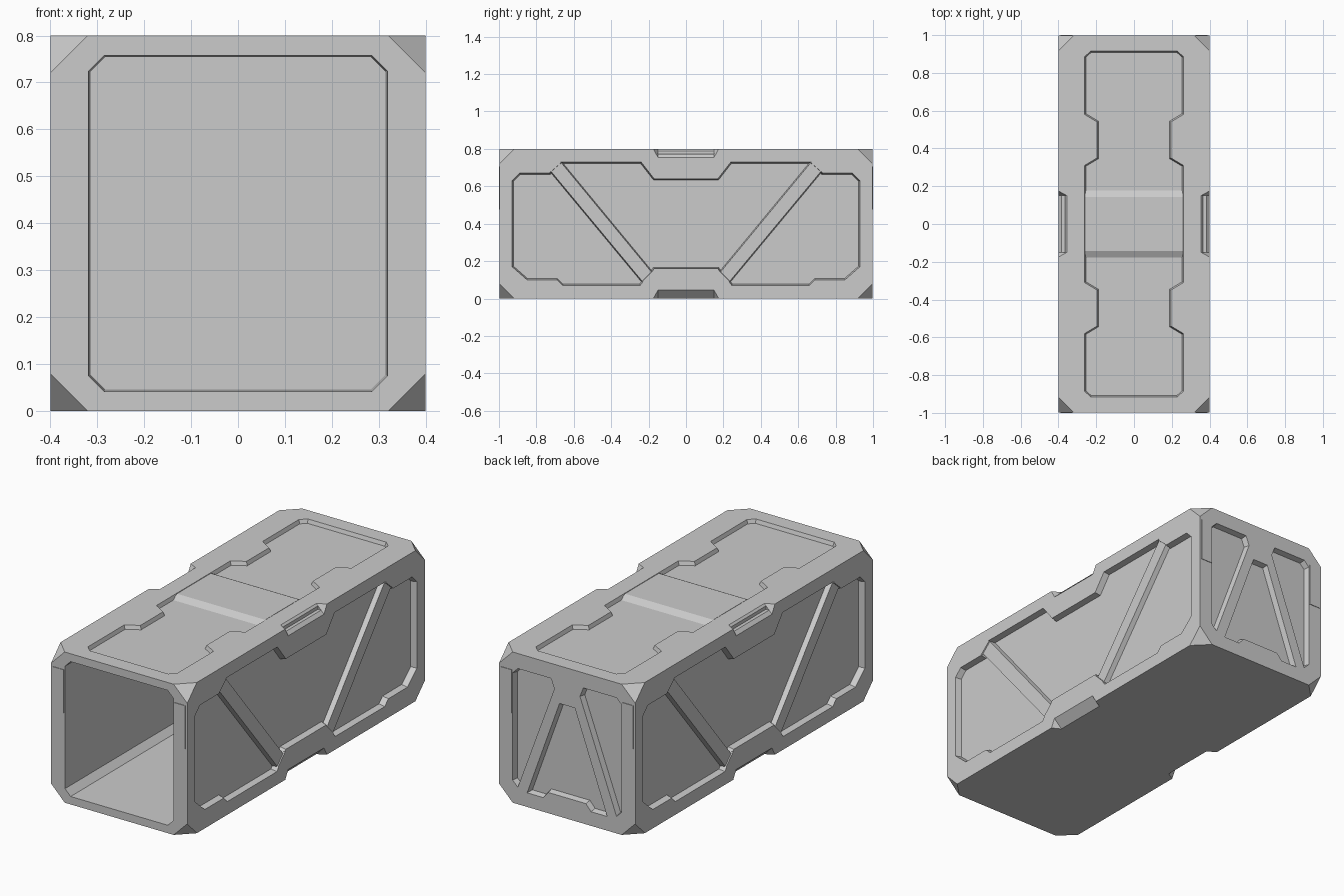
import bpy, bmesh
from mathutils import Vector

default = bpy.data.objects.get("Cube")
if default:
    bpy.data.objects.remove(default, do_unlink=True)

W, L, H = 0.4, 0.997, 0.8      # half width, half length, height
SIGNS = (-1, 1)

grey = bpy.data.materials.new("panel_grey")
grey.use_nodes = True
colour = (0.6, 0.6, 0.6, 1)
grey.diffuse_color = colour
grey.node_tree.nodes["Principled BSDF"].inputs["Base Color"].default_value = colour


def finish(name, bm):
    bmesh.ops.recalc_face_normals(bm, faces=bm.faces[:])
    mesh = bpy.data.meshes.new(name)
    bm.to_mesh(mesh)
    bm.free()
    mesh.materials.append(grey)
    obj = bpy.data.objects.new(name, mesh)
    bpy.context.collection.objects.link(obj)
    return obj


def hull(name, points):
    """Convex solid around a set of points."""
    bm = bmesh.new()
    for p in points:
        bm.verts.new(p)
    bmesh.ops.convex_hull(bm, input=bm.verts[:])
    bmesh.ops.dissolve_limit(bm, angle_limit=0.01, verts=bm.verts[:], edges=bm.edges[:])
    return finish(name, bm)


def inset(loop, t):
    """Move a counter-clockwise outline inwards by t."""
    out = []
    for i, b in enumerate(loop):
        d1 = (b - loop[i - 1]).normalized()
        d2 = (loop[(i + 1) % len(loop)] - b).normalized()
        n1, n2 = Vector((-d1.y, d1.x)), Vector((-d2.y, d2.x))
        out.append(b + (n1 + n2) * (t / (1 + n1.dot(n2))))
    return out


def pocket(outline, place, depth, taper=0.007):
    """Tapered prism cutter sunk into a face; place maps (u, v, height) to space."""
    loop = [Vector(p) for p in outline]
    area = sum(loop[i - 1].x * p.y - p.x * loop[i - 1].y for i, p in enumerate(loop))
    if area < 0:
        loop.reverse()
    bm = bmesh.new()
    rings = []
    for d in (0.01, -depth):
        rings.append([bm.verts.new(place(p.x, p.y, d)) for p in inset(loop, -d * taper / depth)])
    for ring in rings:
        bm.faces.new(ring)
    a, b = rings
    for i in range(len(a)):
        bm.faces.new((a[i - 1], a[i], b[i], b[i - 1]))
    return finish("cutter", bm)


def flip(points):
    return [(-u, v) for u, v in points]


def mirrored(half):
    return half + flip(half)[::-1]


def volume(mesh):
    bm = bmesh.new()
    bm.from_mesh(mesh)
    v = bm.calc_volume()
    bm.free()
    return v


# Container body: a box with all eight corners cut off
bm = bmesh.new()
bmesh.ops.create_cube(bm, size=2)
for v in bm.verts:
    v.co = (v.co.x * W, v.co.y * L, (v.co.z + 1) * H / 2)
bmesh.ops.bevel(bm, geom=bm.verts[:], offset=0.08, offset_type="OFFSET",
                segments=1, profile=0.5, affect="VERTICES")
body = finish("container_body", bm)


def cut(cutter):
    """Subtract the cutter, taking the first solver that removes a sound amount."""
    cutter.hide_render = True
    for solver in ("EXACT", "MANIFOLD", "FLOAT"):
        mod = body.modifiers.new("cut", "BOOLEAN")
        mod.operation = "DIFFERENCE"
        mod.solver = solver
        mod.object = cutter
        graph = bpy.context.evaluated_depsgraph_get()
        result = bpy.data.meshes.new_from_object(body.evaluated_get(graph))
        body.modifiers.clear()
        lost = volume(body.data) - volume(result)
        if 0 < lost < abs(volume(cutter.data)) * 1.01:
            body.data = result
            break
    bpy.data.objects.remove(cutter, do_unlink=True)


# Open front: hollow interior with chamfered corners
opening = mirrored([(0.285, 0.042), (0.318, 0.075), (0.318, 0.725), (0.285, 0.758)])
cut(pocket(opening, lambda u, v, d: (u, -L - d, v), 1.92, 0.004))

# Side panels: lowered diagonal ribs, a middle pocket and two end pockets
side_middle = mirrored([(0.17, 0.16), (0.185, 0.14), (0.672, 0.73),
                        (0.24, 0.73), (0.17, 0.64)])
side_end = [(0.245, 0.07), (0.66, 0.07), (0.69, 0.1), (0.85, 0.1), (0.93, 0.17),
            (0.93, 0.63), (0.89, 0.67), (0.73, 0.67), (0.72, 0.68), (0.23, 0.09)]
side_rib = [(0.24, 0.085), (0.73, 0.672), (0.665, 0.728), (0.175, 0.15)]
for s in SIGNS:
    def on_side(u, v, d):
        return (s * (W + d), u, v)
    for shape in (side_rib, flip(side_rib)):
        cut(pocket(shape, on_side, 0.006, 0.001))
    for shape in (side_middle, side_end, flip(side_end)):
        cut(pocket(shape, on_side, 0.032))

# Back panel: three pockets leaving an A-shaped brace
back_middle = mirrored([(0.11, 0.11), (0.14, 0.075), (0.235, 0.075), (0.045, 0.6)])
back_end = [(0.29, 0.09), (0.32, 0.12), (0.32, 0.69), (0.29, 0.72), (0.095, 0.72),
            (0.075, 0.67)]


def on_back(u, v, d):
    return (u, L + d, v)


for shape in (back_middle, back_end, flip(back_end)):
    cut(pocket(shape, on_back, 0.03))

# Roof recess with narrowed waists
roof_half = [(0.23, 0.915), (0.262, 0.885), (0.262, 0.58), (0.195, 0.54),
             (0.195, 0.35), (0.262, 0.31)]
roof = mirrored([(u, -v) for u, v in roof_half] + roof_half[::-1])
cut(pocket(roof, lambda u, v, d: (u, v, H + d), 0.02))

# Grip notches halfway along the four long edges
for s in SIGNS:
    for base, k in ((0, 1), (H, -1)):
        points = [(s * 0.305, y * 0.15, base - k * 0.05) for y in SIGNS]
        points += [(s * 0.45, y * 0.15, base + k * 0.095) for y in SIGNS]
        points += [(s * 0.45, y * 0.23, base - k * 0.05) for y in SIGNS]
        cut(hull("cutter", points))
    # Stepped ledge inside the upper notch
    cut(hull("cutter", [(s * x, y * 0.15, z) for x in (0.365, 0.45)
                        for y in SIGNS for z in (0.772, 0.85)]))

# Raised bridge across the middle of the roof
hull("roof_bridge", [(x * 0.259, y * w, z) for x in SIGNS for y in SIGNS
                     for w, z in ((0.18, 0.779), (0.142, 0.799))])

# Thin corner plates on the front and back frames
for y, end in ((-1, "front"), (1, "back")):
    for x, side in ((-1, "right"), (1, "left")):
        hull(f"{end}_plate_{side}",
             [(x * px, y * py, pz) for px in (0.325, 0.39)
              for py in (L - 0.002, 1.0) for pz in (0.475, 0.705)])
